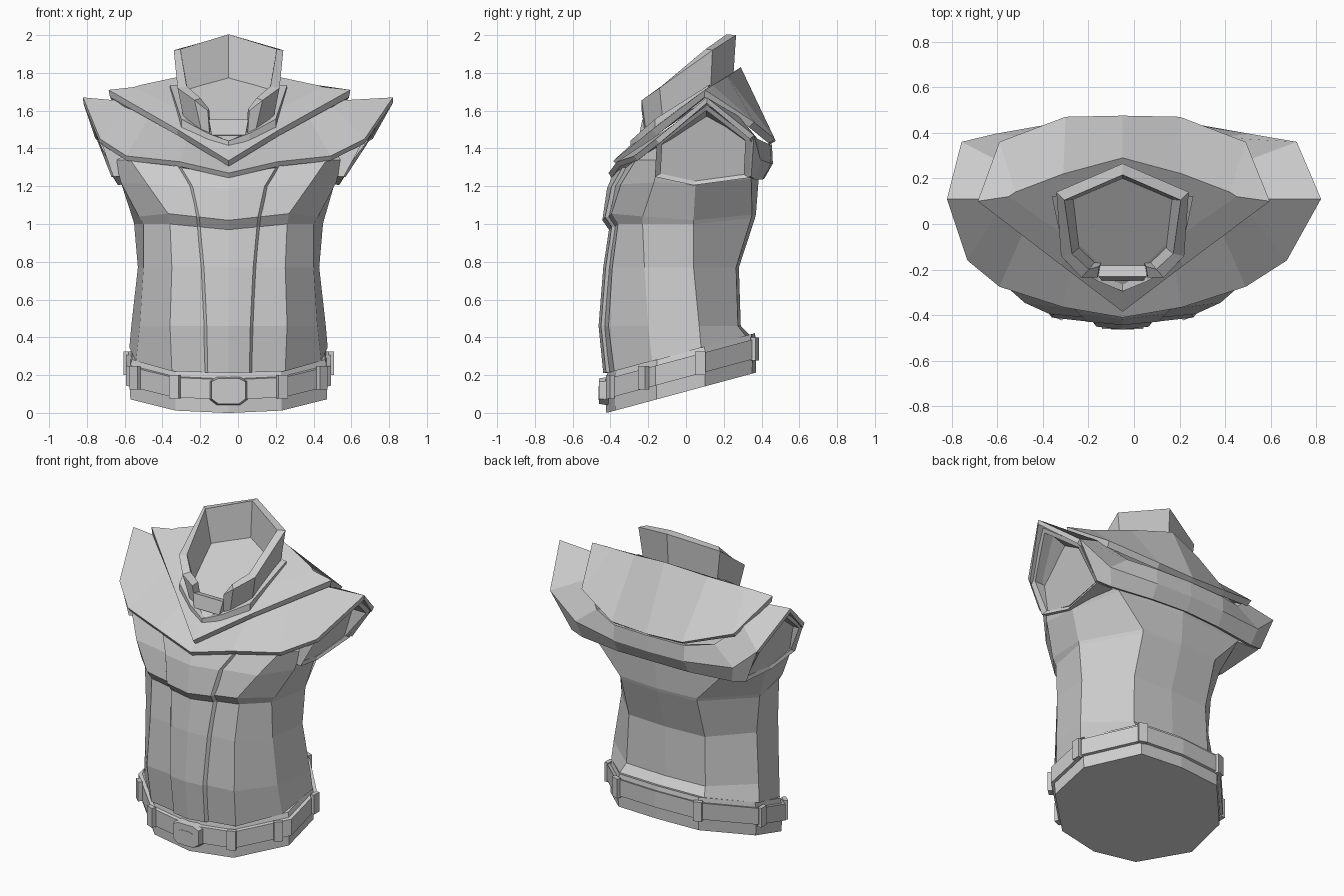
import bpy, math
from mathutils import Vector, Matrix

if "Cube" in bpy.data.objects:
    bpy.data.objects.remove(bpy.data.objects["Cube"])

CX = -0.05          # body axis
GREY = bpy.data.materials.new("plain_grey")
GREY.diffuse_color = (0.6, 0.6, 0.6, 1)
GREY.use_nodes = True
GREY.node_tree.nodes["Principled BSDF"].inputs["Base Color"].default_value = GREY.diffuse_color


def place(d, y, z):
    """Offset from the body axis; the wide shoulder parts sit slightly to the right."""
    lean = 0.05 * min(1, max(0, (abs(d) - 0.62) / 0.2))
    return (CX + d + lean, y, z)


def flip(pts):
    return [(-d, y, z) for d, y, z in reversed(pts)]


def closed(half):
    return half + flip(half[1:-1])


def make(name, verts, faces, thick=0):
    me = bpy.data.meshes.new(name)
    me.from_pydata(verts, [], faces)
    me.materials.append(GREY)
    ob = bpy.data.objects.new(name, me)
    bpy.context.collection.objects.link(ob)
    if thick:
        m = ob.modifiers.new("thickness", 'SOLIDIFY')
        m.thickness, m.offset = thick, -1
    return ob


def loft(name, rings, loop=True, bottom=False, top=False, thick=0):
    n = len(rings[0])
    verts = [place(*p) for r in rings for p in r]
    faces = []
    for i in range(len(rings) - 1):
        for k in range(n if loop else n - 1):
            a, b = i * n + k, i * n + (k + 1) % n
            faces.append((a, b, b + n, a + n))
    if bottom:
        faces.append(tuple(reversed(range(n))))
    if top:
        faces.append(tuple(range(len(verts) - n, len(verts))))
    return make(name, verts, faces, thick)


def prism(name, outline, depth, mat, taper=1.0):
    """Extrude an (x, z) outline along local -y."""
    n = len(outline)
    verts = [mat @ Vector((x * s, y, z * s))
             for y, s in ((0, 1), (-depth, taper)) for x, z in outline]
    faces = [(k, (k + 1) % n, (k + 1) % n + n, k + n) for k in range(n)]
    faces += [tuple(reversed(range(n))), tuple(range(n, 2 * n))]
    return make(name, verts, faces)


def tilt(y):
    return 0.27 * (y + 0.42)


def tilted(plan, z, grow=1.0):
    return closed([(d * grow, y * grow, z + tilt(y * grow)) for d, y in plan])


# torso: half sections from front centre to back centre
waist = [(0, -.42), (.30, -.38), (.49, -.18), (.525, .08), (.30, .315), (0, .335)]
sections = [[(d, y, .21 + tilt(y)) for d, y in waist]]
for z, plan in [
    (.46, [(0, -.445), (.31, -.41), (.47, -.20), (.515, .07), (.28, .275), (0, .29)]),
    (.77, [(0, -.42), (.30, -.39), (.45, -.22), (.48, .04), (.27, .265), (0, .28)]),
]:
    sections.append([(d, y, z) for d, y in plan])
# chest overhang at the front only, then the flare towards the shoulders
sections.append([(0, -.39, .97), (.31, -.36, 1.0), (.45, -.23, 1.0),
                 (.50, .04, 1.0), (.27, .345, 1.03), (0, .365, 1.03)])
sections.append([(0, -.425, 1.02), (.32, -.395, 1.055), (.475, -.23, 1.04),
                 (.505, .04, 1.02), (.275, .35, 1.05), (0, .37, 1.05)])
sections.append([(0, -.40, 1.19), (.43, -.345, 1.21), (.57, -.17, 1.22),
                 (.56, .05, 1.21), (.45, .345, 1.24), (0, .385, 1.24)])
sections.append([(0, -.37, 1.26), (.52, -.265, 1.34), (.60, -.14, 1.34),
                 (.59, .08, 1.34), (.52, .33, 1.32), (0, .40, 1.325)])
sections.append([(0, -.1, 1.44), (.35, -.06, 1.46), (.56, 0, 1.5),
                 (.60, .1, 1.58), (.50, .27, 1.48), (0, .36, 1.42)])
loft("torso", [closed(s) for s in sections], bottom=True, top=True)

# raised front panel with sloped edges that follows the torso sections
rows = []
for sec, w in zip(sections[:7], (.11, .115, .13, .15, .155, .19, .25)):
    f, c = Vector(sec[0]), Vector(sec[1])
    e, g = f.lerp(c, w / c.x), f.lerp(c, (w + .017) / c.x)
    right = [(w, e.y - .018, e.z), (w + .017, g.y + .003, g.z)]
    rows.append(flip(right) + [(0, f.y - .018, f.z)] + right)
loft("front_panel", rows, loop=False, thick=.02)

# hip skirt and belt strap, both tilted up towards the back
hip = [(0, -.422), (.28, -.375), (.52, -.155), (.515, .10), (.285, .35), (0, .37)]
loft("hip_skirt", [tilted(hip, 0), tilted(hip, .16, 1.01), tilted(hip, .21, .985)],
     bottom=True, top=True)
loft("belt_strap", [tilted(hip, .075, 1.045), tilted(hip, .18, 1.045)],
     bottom=True, top=True)

# belt loops
for d, y, ang in [(.28, -.388, 22), (.485, -.215, 42), (.53, .075, 90), (.285, .352, 160)]:
    for s in (1, -1):
        spot = Vector(place(s * d, y, .13 + tilt(y)))
        mat = Matrix.Translation(spot) @ Matrix.Rotation(math.radians(s * ang), 4, 'Z')
        prism("belt_loop", [(-.027, -.062), (.027, -.062), (.027, .062), (-.027, .062)],
              .027, mat)

# buckle with a small centre stud
buckle = [(-.10, -.045), (-.06, -.075), (.06, -.075), (.10, -.045),
          (.10, .055), (.06, .075), (-.06, .075), (-.10, .055)]
prism("buckle", buckle, .05, Matrix.Translation((CX, -.410, .115)), .9)
prism("buckle_stud", [(x * .5, z * .5) for x, z in buckle], .008,
      Matrix.Translation((CX, -.455, .105)))

# shoulder mantle, flaring to a point over each arm
mantle_edge = [(0, -.41, 1.27), (.26, -.365, 1.33), (.54, -.275, 1.36), (.70, -.16, 1.45),
               (.82, .11, 1.67), (.735, .36, 1.47), (.56, .395, 1.34), (.25, .45, 1.32),
               (0, .46, 1.32)]
mantle_top = [(0, -.30, 1.35), (.22, -.14, 1.45), (.42, 0, 1.57), (.55, .05, 1.62),
              (.60, .11, 1.655), (.55, .28, 1.57), (.42, .38, 1.45), (.25, .445, 1.42),
              (0, .455, 1.42)]
loft("shoulder_mantle", [closed(mantle_edge), closed(mantle_top)], thick=.03)

# lower back of the mantle, curling in towards the body
flap_top = mantle_edge[5:]
flap_low = [(.62, .345, 1.25), (.53, .365, 1.235), (.25, .405, 1.235), (0, .415, 1.24)]
loft("mantle_back_flap", [h + flip(h[:-1]) for h in (flap_low, flap_top)],
     loop=False, thick=.03)

# short sleeves with a recessed arm opening
rim = [(.69, -.155, 1.43), (.61, -.165, 1.25), (.585, .04, 1.205), (.61, .335, 1.245),
       (.725, .345, 1.45), (.79, .11, 1.63)]
root = [(.45, y * .9 + .01, 1.33 + (z - 1.36) * .6) for d, y, z in rim]
inset = [(d - .01, .09 + (y - .09) * .88, 1.39 + (z - 1.39) * .88) for d, y, z in rim]
recess = [(.62 + (d - .62) * .4 - .02, y, z) for d, y, z in inset]
sleeve = [root, rim, inset, recess]
loft("sleeve", sleeve, top=True)
loft("sleeve", [flip(r) for r in sleeve], top=True)

# upper cape with a pointed front and raised back ridge
cape_edge = [(0, -.385, 1.335), (.27, -.18, 1.50), (.64, .10, 1.71), (.54, .36, 1.54),
             (.25, .47, 1.45), (0, .475, 1.44)]
cape_ridge = [(0, -.28, 1.43), (.18, -.10, 1.565), (.50, .12, 1.725), (.47, .14, 1.735),
              (.26, .22, 1.78), (0, .29, 1.83)]
loft("upper_cape", [closed(cape_edge), closed(cape_ridge)], top=True, thick=.04)

# low rim around the neck
neck = [(0, -.295, 1.44), (.11, -.25, 1.48), (.25, -.165, 1.555), (.31, .12, 1.735)]
neck = flip(neck[1:]) + neck
loft("neck_rim", [[(d, y, z - .07) for d, y, z in neck], neck], loop=False, thick=.04)

# tall open collar with a gap at the throat
collar_top = [(.11, -.235, 1.60), (.18, -.235, 1.655), (.27, -.14, 1.72),
              (.29, .14, 1.92), (0, .265, 2.0)]
collar_low = [(.10, -.215, 1.47), (.14, -.21, 1.48), (.23, -.12, 1.52),
              (.26, .13, 1.70), (0, .25, 1.77)]
loft("collar", [h + flip(h[:-1]) for h in (collar_low, collar_top)], loop=False, thick=.05)

# throat clasp
prism("throat_clasp", [(-.09, -.045), (.09, -.045), (.105, .04), (-.105, .04)], .05,
      Matrix.Translation((CX, -.19, 1.505)) @ Matrix.Rotation(math.radians(-12), 4, 'X'))
